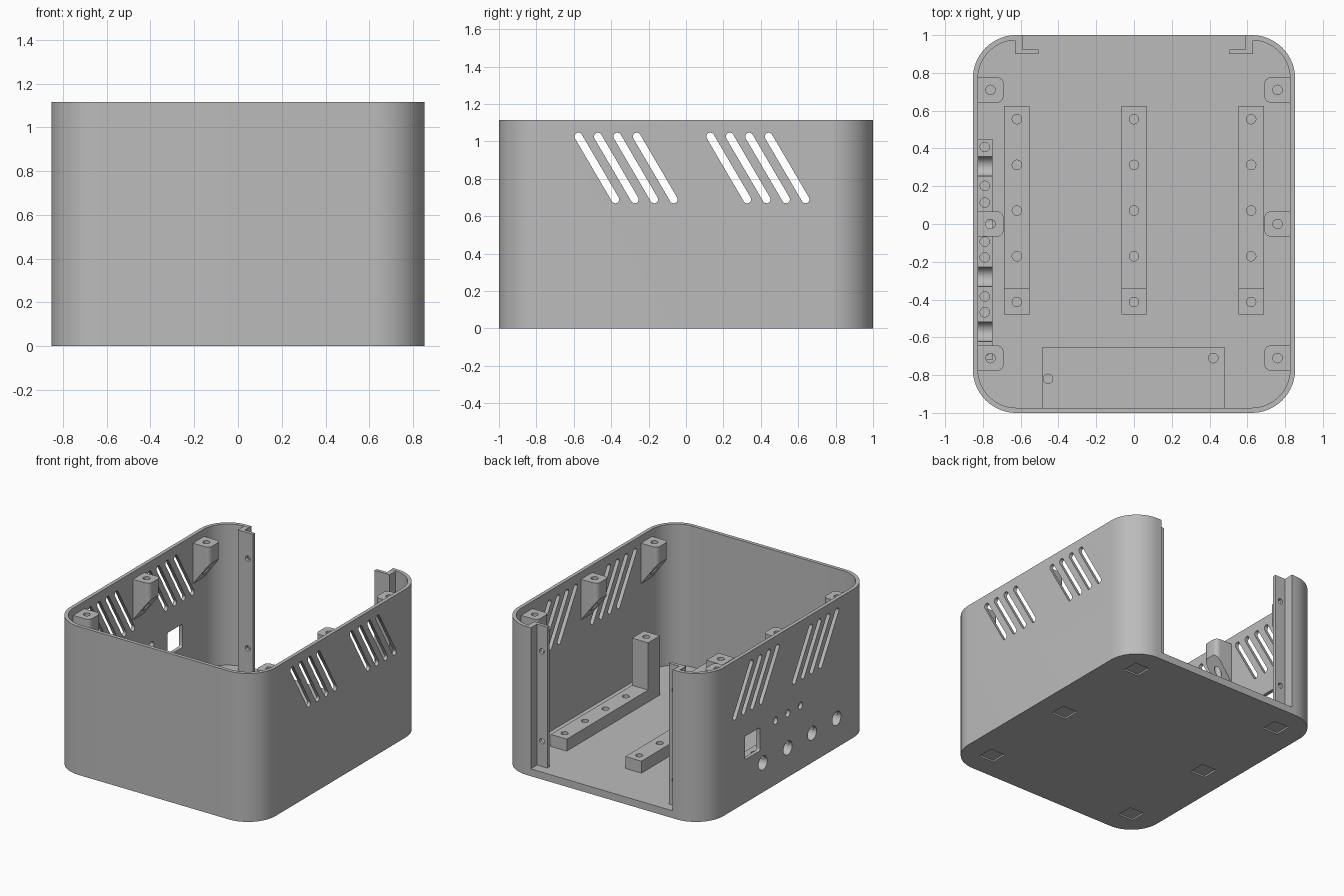
import bpy, bmesh
from math import pi, cos, sin, radians, atan2

cube = bpy.data.objects.get("Cube")
if cube:
    bpy.data.objects.remove(cube, do_unlink=True)

# Single grey plastic
grey = bpy.data.materials.new("grey plastic")
grey.use_nodes = True
COLOUR = (0.5, 0.5, 0.5, 1)
grey.diffuse_color = COLOUR
grey.node_tree.nodes["Principled BSDF"].inputs["Base Color"].default_value = COLOUR

W, L, H = 0.853, 1.0, 1.115     # half width, half length, height
WALL, FLOOR, CORNER = 0.027, 0.055, 0.23
SCREW = 0.025


def prism(name, outline, lo, hi, axis="z"):
    """Extrude a flat outline along an axis."""
    place = {"x": lambda a, b, c: (c, a, b),
             "y": lambda a, b, c: (a, c, b),
             "z": lambda a, b, c: (a, b, c)}[axis]
    bm = bmesh.new()
    low = [bm.verts.new(place(a, b, lo)) for a, b in outline]
    high = [bm.verts.new(place(a, b, hi)) for a, b in outline]
    bm.faces.new(low)
    bm.faces.new(high)
    n = len(outline)
    for i in range(n):
        j = (i + 1) % n
        bm.faces.new((low[i], low[j], high[j], high[i]))
    bmesh.ops.recalc_face_normals(bm, faces=bm.faces)
    mesh = bpy.data.meshes.new(name)
    bm.to_mesh(mesh)
    bm.free()
    mesh.materials.append(grey)
    obj = bpy.data.objects.new(name, mesh)
    bpy.context.collection.objects.link(obj)
    return obj


def rect(a0, b0, a1, b1):
    return [(a0, b0), (a1, b0), (a1, b1), (a0, b1)]


def rounded(a0, b0, a1, b1, r, steps=16):
    pts = []
    centres = [(a1 - r, b1 - r), (a0 + r, b1 - r), (a0 + r, b0 + r), (a1 - r, b0 + r)]
    for k, (ca, cb) in enumerate(centres):
        for i in range(steps + 1):
            t = (k + i / steps) * pi / 2
            pts.append((ca + r * cos(t), cb + r * sin(t)))
    return pts


def circle(a, b, r, n=24):
    return [(a + r * cos(2 * pi * i / n), b + r * sin(2 * pi * i / n)) for i in range(n)]


def slot(a0, b0, a1, b1, r, n=8):
    t = atan2(b1 - b0, a1 - a0)
    pts = []
    for a, b, start in ((a1, b1, t - pi / 2), (a0, b0, t + pi / 2)):
        pts += [(a + r * cos(start + pi * i / n), b + r * sin(start + pi * i / n))
                for i in range(n + 1)]
    return pts


def cut(obj, outline, lo, hi, axis="z"):
    """Subtract a prism and discard the cutter."""
    cutter = prism("cutter", outline, lo, hi, axis)
    cutter.hide_render = True
    mod = obj.modifiers.new("cut", "BOOLEAN")
    mod.operation, mod.solver, mod.object = "DIFFERENCE", "EXACT", cutter
    bpy.context.view_layer.objects.active = obj
    bpy.ops.object.modifier_apply(modifier=mod.name)
    bpy.data.objects.remove(cutter, do_unlink=True)


def finish(obj):
    bpy.ops.object.select_all(action="DESELECT")
    obj.select_set(True)
    bpy.context.view_layer.objects.active = obj
    bpy.ops.object.shade_smooth_by_angle(angle=radians(30))


# Shell with open top and open back
shell = prism("case_shell", rounded(-W, -L, W, L, CORNER), 0, H)
cut(shell, rounded(-W + WALL, -L + WALL, W - WALL, L - WALL, CORNER - WALL), FLOOR, H + 0.1)
cut(shell, rect(-0.59, FLOOR, 0.59, H + 0.1), L - 0.1, L + 0.1, "y")

# Slanted vents through both side walls
for start in (-0.575, 0.13):
    for i in range(4):
        y = start + 0.104 * i
        cut(shell, slot(y, 1.026, y + 0.197, 0.69, 0.021), -1, 1, "x")

# Connector openings in the right wall
JACKS = (0.305, 0.01, -0.28, -0.57)
JACK_Z, JACK_R = 0.22, 0.052
for y in JACKS:
    cut(shell, circle(y, JACK_Z, JACK_R), -1, -0.7, "x")
for y in (0.155, 0.01, -0.14):
    cut(shell, circle(y, 0.48, 0.026), -1, -0.7, "x")
cut(shell, rounded(0.34, 0.325, 0.52, 0.5, 0.015, 4), -1, -0.7, "x")

# Foot pockets under the floor
for x in (-0.63, 0.63):
    for y in (-0.78, 0, 0.78):
        cut(shell, rect(x - 0.063, y - 0.063, x + 0.063, y + 0.063), -0.1, 0.012)
finish(shell)

# Cradle block behind the connectors
block = prism("connector_cradle", rect(-W + 0.01, -0.72, -0.75, 0.45), FLOOR - 0.01, JACK_Z)
cut(block, rect(-1, -1, -W + WALL - 0.001, 1), 0, 1)
for y in JACKS:
    cut(block, circle(y, JACK_Z, JACK_R), -1, -0.7, "x")
    for off in (-0.103, 0.103):
        cut(block, circle(-0.79, y + off, SCREW), 0.1, 0.4)
finish(block)

# Mounting rails with an upright post at the front end
for name, x in (("right", -0.62), ("middle", 0), ("left", 0.62)):
    side = [(-0.48, FLOOR - 0.01), (0.625, FLOOR - 0.01), (0.625, 0.145),
            (-0.34, 0.145), (-0.34, 0.5), (-0.48, 0.5)]
    rail = prism(name + "_rail", side, x - 0.067, x + 0.067, "x")
    for i in range(4):
        cut(rail, circle(x, 0.555 - 0.242 * i, SCREW), 0.08, 0.3)
    cut(rail, circle(x, -0.413, SCREW), 0.4, 0.6)
    finish(rail)

# Board platform against the front wall
platform = prism("board_platform", rect(-0.487, -L + 0.015, 0.482, -0.655), FLOOR - 0.01, 0.145)
for x, y in ((-0.455, -0.82), (0.42, -0.71)):
    cut(platform, circle(x, y, SCREW), 0.08, 0.3)
finish(platform)

# Tapered lid bosses and back panel brackets on both sides
for name, s in (("left", 1), ("right", -1)):
    for spot, y in (("front", -0.71), ("middle", 0), ("back", 0.71)):
        plan = rounded(0.69, y - 0.067, 1, y + 0.067, 0.035, 6)
        boss = prism(f"{name}_{spot}_lid_boss", [(s * a, b) for a, b in plan], 0.7, 1.06)
        wedge = [(0.6, 0.6), (0.9, 0.6), (0.9, 0.68), (0.826, 0.755), (0.69, 0.935), (0.6, 1.054)]
        cut(boss, [(s * a, b) for a, b in wedge], y - 0.2, y + 0.2, "y")
        cut(boss, rect(s * (W - 0.015), -1, s * 1.2, 1), 0.5, 1.2)
        cut(boss, circle(s * 0.76, y, SCREW), 0.5, 1.2)
        finish(boss)

    ell = [(0.63, 0.9), (0.63, 0.99), (0.591, 0.99), (0.591, 0.925), (0.505, 0.925), (0.505, 0.9)]
    bracket = prism(name + "_panel_bracket", [(s * a, b) for a, b in ell], FLOOR - 0.01, H - 0.001)
    for z in (0.245, 0.92):
        cut(bracket, circle(s * 0.55, z, 0.02), 0.85, 0.95, "y")
    finish(bracket)
